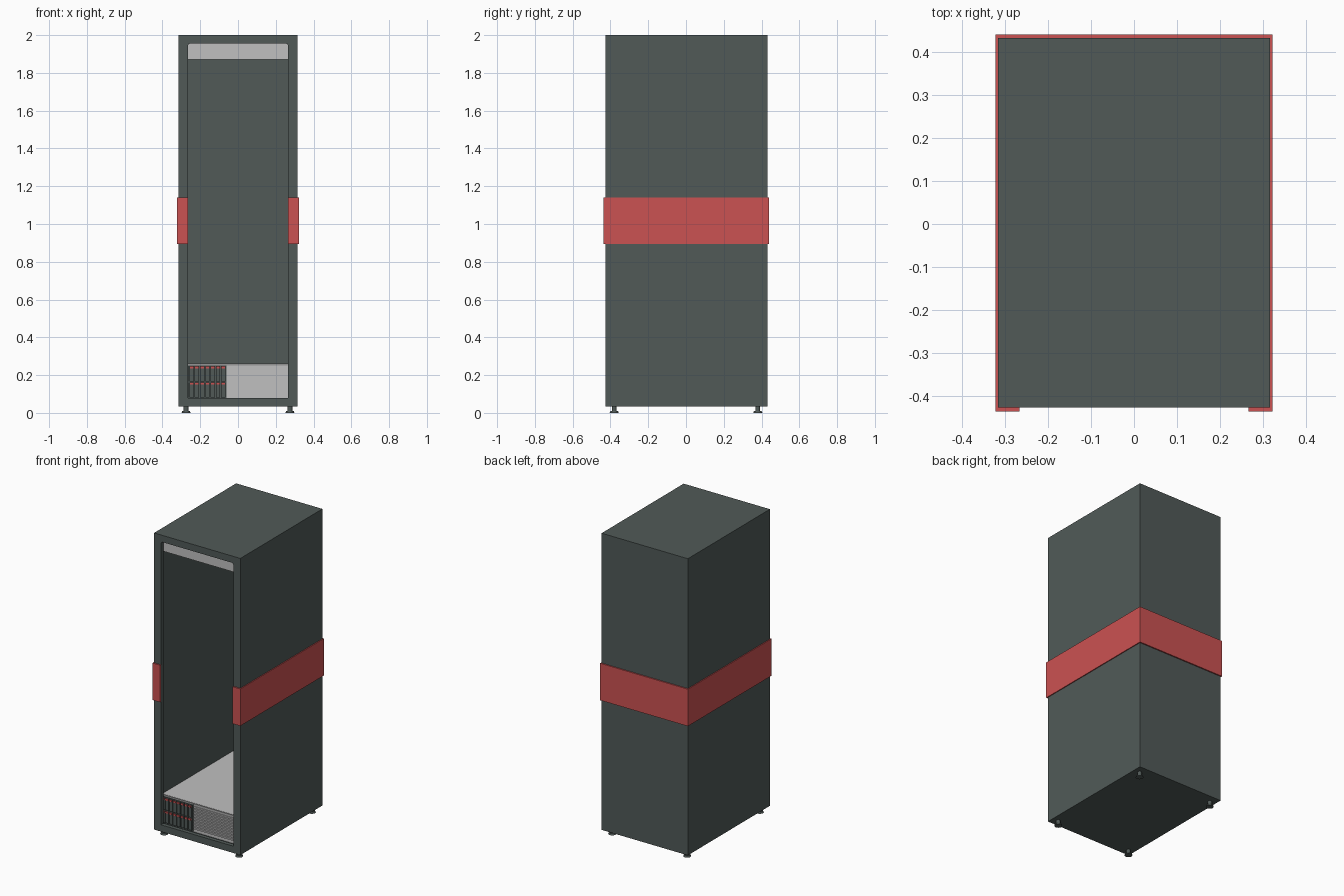
import bpy, bmesh, math
from mathutils import Vector

if "Cube" in bpy.data.objects:
    bpy.data.objects.remove(bpy.data.objects["Cube"])


def material(name, rgb):
    m = bpy.data.materials.new(name)
    m.diffuse_color = (*rgb, 1)
    m.use_nodes = True
    m.node_tree.nodes["Principled BSDF"].inputs["Base Color"].default_value = m.diffuse_color
    return m


SLATE = material("slate_metal", (0.082, 0.102, 0.097))
RED = material("red", (0.60, 0.085, 0.085))
LIGHT = material("light_grey", (0.53, 0.53, 0.53))
MID = material("mid_grey", (0.30, 0.30, 0.30))


def finish(name, bm, mat):
    bmesh.ops.recalc_face_normals(bm, faces=bm.faces)
    me = bpy.data.meshes.new(name)
    bm.to_mesh(me)
    bm.free()
    me.materials.append(mat)
    ob = bpy.data.objects.new(name, me)
    bpy.context.collection.objects.link(ob)
    return ob


def add_box(bm, x, y, z):
    """Box from (min, max) ranges."""
    r = bmesh.ops.create_cube(bm, size=1)
    for v in r["verts"]:
        v.co = Vector([(a + b) / 2 + c * (b - a) for c, (a, b) in zip(v.co, (x, y, z))])


def boxes(name, mat, *ranges):
    bm = bmesh.new()
    for r in ranges:
        add_box(bm, *r)
    return finish(name, bm, mat)


def prism(name, mat, pts, vec):
    """Extrude a closed outline along vec."""
    bm = bmesh.new()
    f = bm.faces.new([bm.verts.new(p) for p in pts])
    r = bmesh.ops.extrude_face_region(bm, geom=[f])
    bmesh.ops.translate(bm, vec=vec, verts=[g for g in r["geom"] if isinstance(g, bmesh.types.BMVert)])
    return finish(name, bm, mat)


def cut(ob, cutter):
    cutter.hide_render = True
    mod = ob.modifiers.new("cut", 'BOOLEAN')
    mod.operation = 'DIFFERENCE'
    mod.solver = 'EXACT'
    mod.object = cutter
    bpy.context.view_layer.objects.active = ob
    bpy.ops.object.modifier_apply(modifier=mod.name)
    bpy.data.objects.remove(cutter)


# Cabinet: hollow shell with a front opening rounded at the top
cabinet = boxes("cabinet", SLATE, ((-0.316, 0.316), (-0.427, 0.432), (0.035, 2.0)))
cut(cabinet, boxes("cavity_cutter", SLATE, ((-0.29, 0.29), (-0.40, 0.41), (0.07, 1.975))))
W, LOW, TOP, R = 0.266, 0.08, 1.955, 0.014
outline = [(-W, -0.5, LOW), (W, -0.5, LOW)]
for cx, start in ((W - R, 0), (-W + R, 90)):
    for i in range(5):
        a = math.radians(start + i * 22.5)
        outline.append((cx + R * math.cos(a), -0.5, TOP - R + R * math.sin(a)))
cut(cabinet, prism("opening_cutter", SLATE, outline, (0, 0.15, 0)))

# Red band wrapped round the sides and back, with short front returns
o, i, f, b = 0.322, 0.315, -0.436, 0.44
band = [(W, f), (o, f), (o, b), (-o, b), (-o, f), (-W, f), (-W, -0.426),
        (-i, -0.426), (-i, 0.431), (i, 0.431), (i, -0.426), (W, -0.426)]
prism("red_band", RED, [(x, y, 0.895) for x, y in band], (0, 0, 0.245))

# Lower server unit with lid lip
FRONT = -0.38
boxes("server_body", LIGHT, ((-0.289, 0.289), (FRONT, 0.405), (0.071, 0.262)))
boxes("server_lid_lip", MID, ((-0.289, 0.289), (FRONT - 0.004, FRONT + 0.002), (0.252, 0.261)))

# Louvres on the right of the server front
boxes("server_louvres", LIGHT, *[((-0.056, 0.28), (FRONT - 0.007, FRONT + 0.002),
                                  (0.092 + k * 0.02, 0.102 + k * 0.02)) for k in range(8)])

# Drive bays: backing, two rows of eight drives with red latches
boxes("drive_bay_back", SLATE, ((-0.288, -0.06), (FRONT - 0.003, FRONT + 0.002), (0.072, 0.252)))
drives, latches = [], []
for row in range(2):
    z = 0.082 + row * 0.085
    for col in range(8):
        x = -0.285 + col * 0.028
        drives.append(((x, x + 0.023), (FRONT - 0.012, FRONT), (z, z + 0.08)))
        latches.append(((x + 0.002, x + 0.021), (FRONT - 0.018, FRONT - 0.01), (z + 0.067, z + 0.078)))
boxes("drives", SLATE, *drives)
boxes("drive_latches", RED, *latches)

# Upper blank unit
boxes("upper_unit", LIGHT, ((-0.289, 0.289), (FRONT, 0.405), (1.87, 1.974)))

# Levelling feet: pad and stem
for x in (-0.275, 0.275):
    for y in (-0.38, 0.38):
        bm = bmesh.new()
        for r1, r2, z0, z1 in ((0.024, 0.02, 0, 0.01), (0.013, 0.013, 0.008, 0.037)):
            c = bmesh.ops.create_cone(bm, cap_ends=True, segments=20, radius1=r1, radius2=r2, depth=z1 - z0)
            bmesh.ops.translate(bm, verts=c["verts"], vec=(x, y, (z0 + z1) / 2))
        foot = finish("levelling_foot", bm, SLATE)
        bpy.ops.object.select_all(action='DESELECT')
        foot.select_set(True)
        bpy.context.view_layer.objects.active = foot
        bpy.ops.object.shade_smooth_by_angle()
